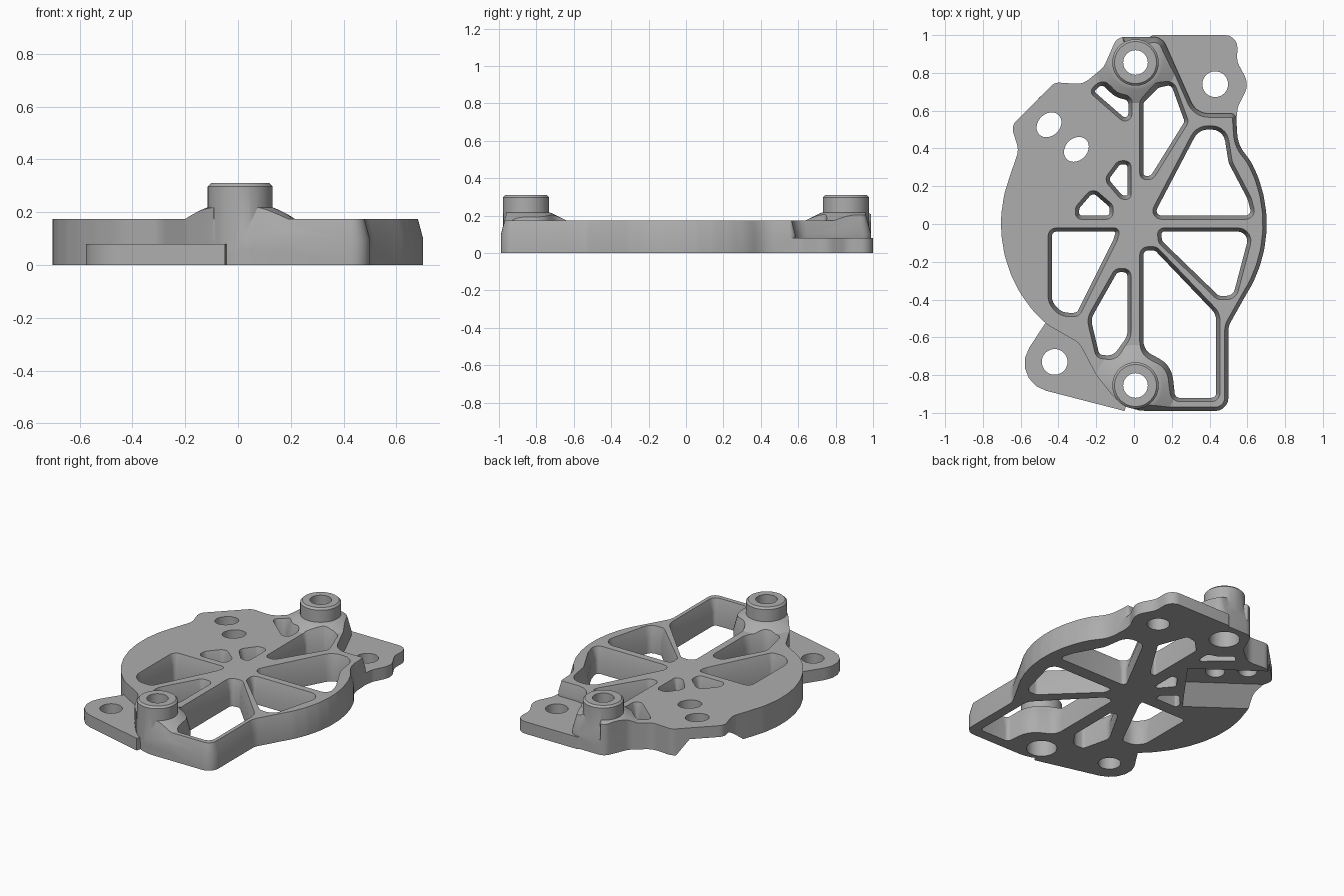
import bpy
import bmesh
from math import cos, sin, tan, radians, pi
from mathutils import Matrix, Vector

default_cube = bpy.data.objects.get("Cube")
if default_cube:
    bpy.data.objects.remove(default_cube, do_unlink=True)

THICK, EAR, DRAFT_START, DRAFT = .175, .08, .1, .02

metal = bpy.data.materials.new("machined grey")
metal.use_nodes = True
metal.diffuse_color = (.42, .42, .42, 1)
metal.node_tree.nodes["Principled BSDF"].inputs["Base Color"].default_value = metal.diffuse_color


def arc(radius, start, end, count=9):
    angles = [radians(start + (end - start) * i / (count - 1)) for i in range(count)]
    return [(radius * cos(a), radius * sin(a)) for a in angles]


def rounded(points, default=.05, steps=5):
    """Round every corner of a closed outline; a third value is that corner's radius."""
    result = []
    for i, point in enumerate(points):
        corner = Vector(point[:2])
        before = Vector(points[i - 1][:2]) - corner
        after = Vector(points[(i + 1) % len(points)][:2]) - corner
        radius = point[2] if len(point) > 2 else default
        half = before.angle(after) / 2
        reach = min(radius / tan(half) if half < pi / 2 - .001 else 0,
                    .49 * before.length, .49 * after.length)
        if reach < .001:
            result.append(corner)
            continue
        radius = reach * tan(half)
        centre = corner + (before.normalized() + after.normalized()).normalized() * radius / sin(half)
        first = corner + before.normalized() * reach - centre
        last = corner + after.normalized() * reach - centre
        sweep = first.angle_signed(last)
        for k in range(steps + 1):
            result.append(centre + Matrix.Rotation(-sweep * k / steps, 2) @ first)
    return result


def loft(name, outline, levels, mask=lambda p: True, matrix=None):
    """Stack copies of an outline; each level is a height and an outward growth."""
    outline = [Vector(p) for p in outline]
    count = len(outline)
    area = sum(outline[i - 1].cross(outline[i]) for i in range(count))
    if area < 0:
        outline.reverse()
    bm = bmesh.new()
    rings = []
    for z, grow in levels:
        ring = []
        for i, p in enumerate(outline):
            along = outline[(i + 1) % count] - outline[i - 1]
            normal = Vector((along.y, -along.x)).normalized()
            q = p + normal * (grow if mask(p) else 0)
            ring.append(bm.verts.new((q.x, q.y, z)))
        rings.append(ring)
    bm.faces.new(rings[0])
    bm.faces.new(rings[-1])
    for low, high in zip(rings, rings[1:]):
        for i in range(count):
            bm.faces.new((low[i - 1], low[i], high[i], high[i - 1]))
    if matrix:
        bm.transform(matrix)
    bmesh.ops.recalc_face_normals(bm, faces=bm.faces)
    mesh = bpy.data.meshes.new(name)
    bm.to_mesh(mesh)
    bm.free()
    mesh.materials.append(metal)
    obj = bpy.data.objects.new(name, mesh)
    bpy.context.collection.objects.link(obj)
    return obj


def combine(target, tool, operation):
    mod = target.modifiers.new(operation, 'BOOLEAN')
    mod.operation, mod.solver, mod.object = operation, 'EXACT', tool
    graph = bpy.context.evaluated_depsgraph_get()
    mesh = bpy.data.meshes.new_from_object(target.evaluated_get(graph))
    target.modifiers.clear()
    target.data = mesh
    bpy.data.objects.remove(tool, do_unlink=True)


def disc(name, x, y, radius, levels, stretch=1, turn=0):
    place = Matrix.Translation((x, y, 0)) @ Matrix.Rotation(turn, 4, 'Z') @ Matrix.Diagonal((stretch, 1, 1, 1))
    return loft(name, arc(radius, 0, 352.5, 48), levels, matrix=place)


# Thick body: round flanks, boss lobes front and back, drafted wall on one side
outline = rounded(
    [(-.09, .99, .06), (.15, .99, .07), (.33, .585, .1), (.54, .585, .03), (.55, .42, .2)]
    + arc(.703, 28, -34)
    + [(.5, -.54, .1), (.5, -.99, .07), (-.05, -.99), (-.2, -.8, .2), (-.29, -.63, .1)]
    + arc(.705, 229, 158)
    + [(-.61, .39, .1), (-.65, .52, .06), (-.42, .75, .06), (-.27, .74, .1), (-.16, .83, .1)], .3)


def drafted(p):
    return p.x > -.06


def wall(top):
    slope = DRAFT / (THICK - DRAFT_START)
    return [(0, 0), (DRAFT_START, 0), (top, -slope * (top - DRAFT_START))]


body = loft("mounting_plate", outline, wall(THICK), drafted)

# Thin ears
back_ear = [(.05, .97, 0), (.1, 1, 0), (.55, 1, .07), (.545, .86, .1), (.61, .74, .1),
            (.55, .62, .08), (.54, .54, 0), (.3, .52, 0)]
front_ear = [(-.42, -.45, 0), (-.67, -.83, .15), (-.05, -.99, 0), (0, -.8, 0)]
for points in (back_ear, front_ear):
    combine(body, loft("ear", rounded(points), [(0, 0), (EAR, 0)]), 'UNION')

# Flared pads and bosses at both ends
BOSS_X, BOSS_Y, BOSS_TOP = .008, .855, .31
for side in (-1, 1):
    pad = disc("pad", BOSS_X, side * BOSS_Y, .125, [(.05, .1), (.17, .1), (.21, .02), (.218, 0)])
    combine(pad, loft("pad_limit", outline, wall(.25), drafted), 'INTERSECT')
    combine(body, pad, 'UNION')
    boss = disc("boss", BOSS_X, side * BOSS_Y, .123,
                [(.05, 0), (BOSS_TOP - .012, 0), (BOSS_TOP, -.012)])
    combine(body, boss, 'UNION')

# Weight-saving windows between the spokes
windows = [
    [(.07, .025), (.65, .025, .06), (.62, .14, .1), (.52, .33, .1), (.49, .52, .1), (.33, .52, .1)],
    [(.03, .235), (.1, .235), (.29, .54), (.21, .76), (.12, .74), (.03, .65)],
    [(-.24, .7, .03), (-.17, .77), (-.09, .69, .1), (-.01, .67), (-.01, .5)],
    [(-.015, .13), (-.015, .335), (-.085, .335), (-.16, .235), (-.07, .13)],
    [(-.31, .025), (-.31, .09), (-.22, .195), (-.11, .1), (-.11, .025)],
    [(-.455, -.02), (-.07, -.02), (-.09, -.09), (-.29, -.49), (-.39, -.49, .1), (-.455, -.42, .1)],
    [(-.015, -.235), (-.1, -.235), (-.25, -.5, .1), (-.2, -.71), (-.1, -.72, .1), (-.015, -.6, .1)],
    [(.03, -.12), (.12, -.12), (.455, -.47, .1), (.455, -.94), (.2, -.94), (.18, -.76, .12), (.03, -.68, .1)],
    [(.12, -.02), (.64, -.02, .07), (.54, -.4, .08), (.44, -.4), (.13, -.1)],
]
for points in windows:
    cutter = loft("window_cutter", rounded(points, .045),
                  [(-.1, -DRAFT), (DRAFT_START, -DRAFT), (THICK, 0), (.25, DRAFT)])
    combine(body, cutter, 'DIFFERENCE')

# Bolt holes, boss bores and their counterbores
through = [(-.1, 0), (.5, 0)]
for x, y in ((.43, .74), (-.42, -.73)):
    combine(body, disc("ear_hole", x, y, .068, through), 'DIFFERENCE')
for x, y in ((-.45, .525), (-.305, .395)):
    combine(body, disc("slot", x, y, .058, through, 1.25, pi / 4), 'DIFFERENCE')
for side in (-1, 1):
    combine(body, disc("bore", BOSS_X, side * BOSS_Y, .065, through), 'DIFFERENCE')
    combine(body, disc("counterbore", BOSS_X, side * BOSS_Y, .092, [(-.1, 0), (.15, 0)]), 'DIFFERENCE')

# Slanted channel under the two slots, open to the rim
outward = Vector((-.81, .59, 0))
across = Vector((.59, .81, 0))
frame = Matrix((across, (0, 0, 1), outward)).transposed().to_4x4()
channel = loft("channel", [(-.13, -.005), (.335, -.005), (.25, .1), (0, .1)],
               [(.3, 0), (1, 0)], matrix=frame)
combine(body, channel, 'DIFFERENCE')

# Smooth curved walls, keep machined edges sharp
bpy.ops.object.select_all(action='DESELECT')
body.select_set(True)
bpy.context.view_layer.objects.active = body
bpy.ops.object.shade_smooth_by_angle(angle=radians(25))
